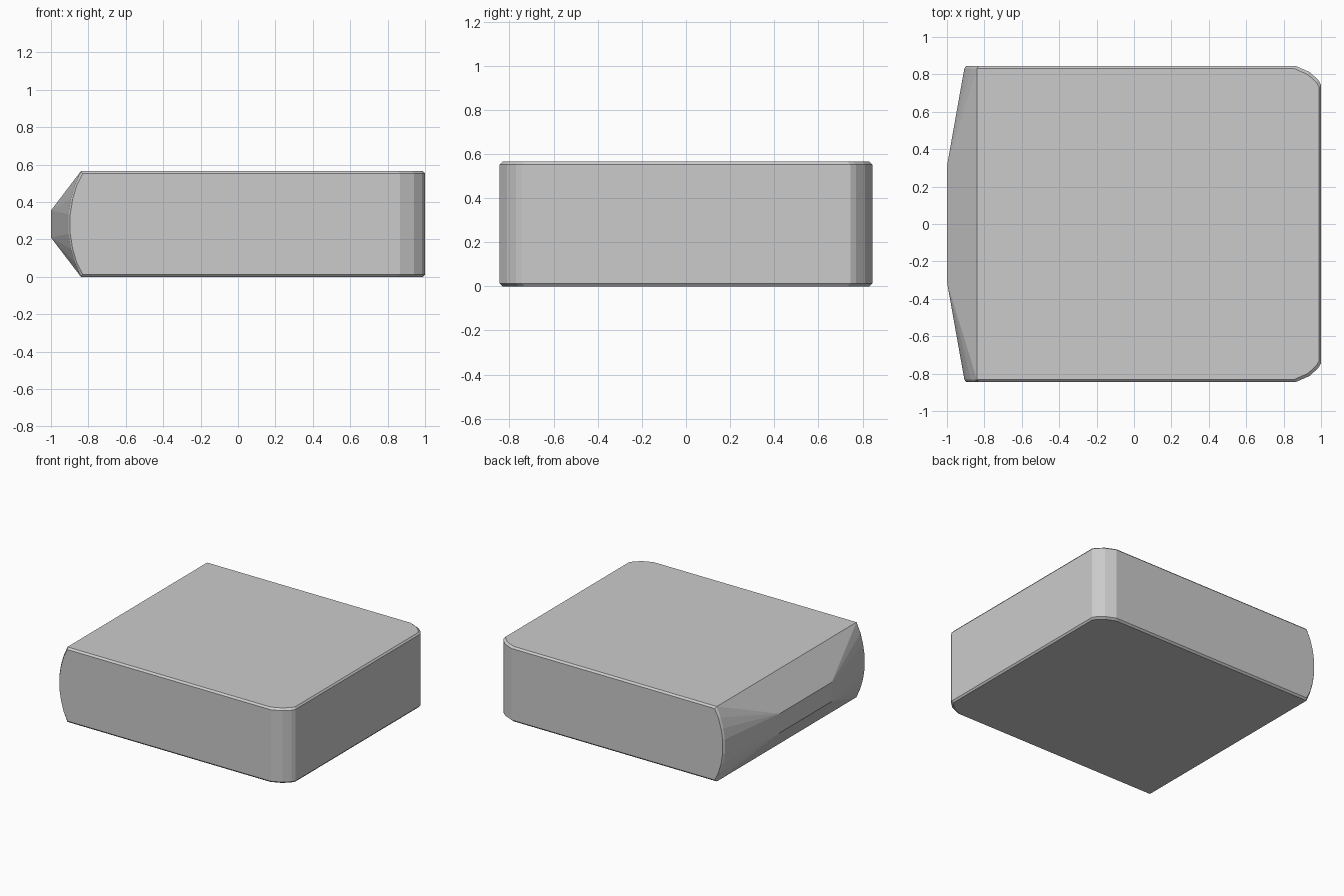
import bpy, bmesh, math

if "Cube" in bpy.data.objects:
    bpy.data.objects.remove(bpy.data.objects["Cube"])

H = 0.565   # height
B = 0.013   # small edge chamfer

# Half outlines (mirrored in y): rounded right corner and curved left end
corner = [(0.865, 0.845), (0.94, 0.812), (0.985, 0.77), (1.0, 0.745)]
arc = [(-0.84, 0.0), (-0.872, 0.075), (-0.894, 0.15), (-0.907, 0.23)]

pts = []
for s in (-1, 1):
    # right corner, with chamfered top and bottom rims
    for x, y in corner:
        for z, d in ((0, B), (B, 0), (H - B, 0), (H, B)):
            pts.append((x - d * 0.8, s * (y - d), z))
    # curved left end of the side wall, with a chamfered rim
    for x, z in arc:
        for zz in (z, H - z):
            pts.append((x, s * (0.845 - B), zz))
            zi = min(max(zz, B), H - B)
            pts.append((x + 0.01, s * 0.845, zi))
    # blunt nose ridge on the left
    for z in (0.21, H - 0.21):
        pts.append((-1.0, s * 0.31, z))

# Wrap the profiles into one faceted body
bm = bmesh.new()
for p in pts:
    bm.verts.new(p)
res = bmesh.ops.convex_hull(bm, input=bm.verts[:])
junk = {g for g in res["geom_interior"] + res["geom_unused"]
        if isinstance(g, bmesh.types.BMVert)}
bmesh.ops.delete(bm, geom=list(junk), context='VERTS')
bmesh.ops.dissolve_limit(bm, angle_limit=math.radians(0.5),
                         verts=bm.verts[:], edges=bm.edges[:])
bmesh.ops.recalc_face_normals(bm, faces=bm.faces[:])

mesh = bpy.data.meshes.new("block_body")
bm.to_mesh(mesh)
bm.free()
obj = bpy.data.objects.new("block_body", mesh)
bpy.context.collection.objects.link(obj)
